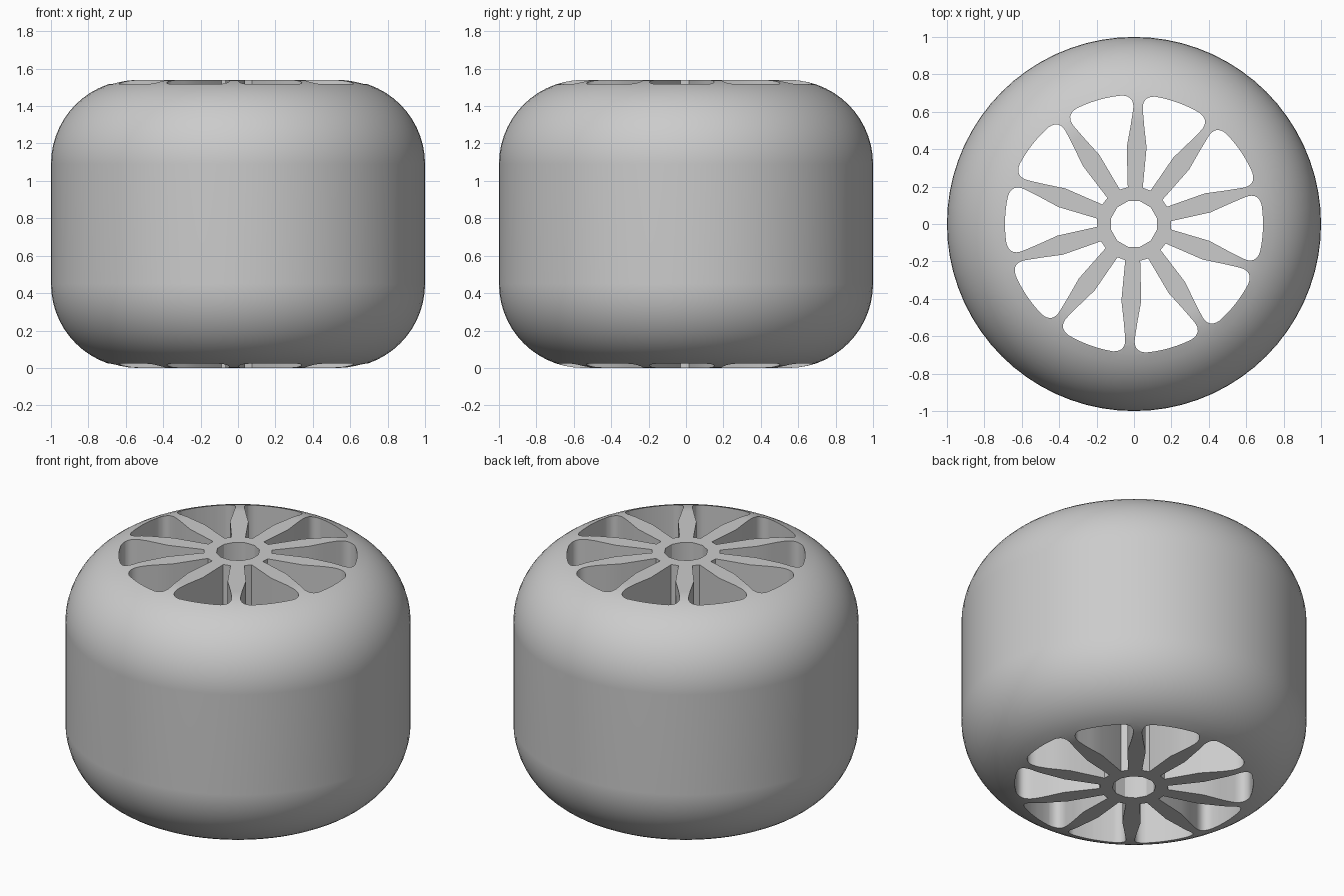
import bpy, bmesh
from math import sin, cos, pi, radians, sqrt, atan2
from mathutils import Vector

cube = bpy.data.objects.get("Cube")
if cube:
    bpy.data.objects.remove(cube, do_unlink=True)

HEIGHT, RADIUS, ROUND = 1.54, 1.0, 0.45
SPOKES, SPOKE_ANGLE, RIM = 10, radians(88), 0.69


def make_object(name, bm):
    bmesh.ops.recalc_face_normals(bm, faces=bm.faces[:])
    mesh = bpy.data.meshes.new(name)
    bm.to_mesh(mesh)
    bm.free()
    obj = bpy.data.objects.new(name, mesh)
    bpy.context.collection.objects.link(obj)
    return obj


def prism(bm, outline, low, high):
    """Closed vertical prism over an outline."""
    bottom = [bm.verts.new((x, y, low)) for x, y in outline]
    top = [bm.verts.new((x, y, high)) for x, y in outline]
    bm.faces.new(bottom[::-1])
    bm.faces.new(top)
    n = len(outline)
    for i in range(n):
        j = (i + 1) % n
        bm.faces.new((bottom[i], bottom[j], top[j], top[i]))


def spoke_side():
    """Half a window's edge: along a spoke, then round the outer corner."""
    pts = [Vector((0.195, 0.04)), Vector((0.41, 0.053)), Vector((0.52, 0.037))]
    start, corner = Vector((0.61, 0.026)), Vector((0.685, 0.018))
    end = Vector((sqrt(RIM ** 2 - 0.09 ** 2), 0.09))
    for i in range(9):
        t = i / 8
        pts.append(start * (1 - t) ** 2 + corner * 2 * t * (1 - t) + end * t * t)
    return [(p.length, atan2(p.y, p.x)) for p in pts]


# Rounded wheel body, turned around the vertical axis
profile = []
for i in range(15):
    a = -pi / 2 + i / 14 * pi / 2
    profile.append((RADIUS - ROUND + ROUND * cos(a), ROUND + ROUND * sin(a)))
profile += [(r, HEIGHT - z) for r, z in reversed(profile)]

SEGMENTS = 72
bm = bmesh.new()
rings = [[bm.verts.new((r * cos(2 * pi * k / SEGMENTS), r * sin(2 * pi * k / SEGMENTS), z))
          for k in range(SEGMENTS)] for r, z in profile]
for lower, upper in zip(rings, rings[1:]):
    for k in range(SEGMENTS):
        m = (k + 1) % SEGMENTS
        bm.faces.new((lower[k], lower[m], upper[m], upper[k]))
bm.faces.new(rings[0][::-1])
bm.faces.new(rings[-1])
wheel = make_object("wheel", bm)

# Cutter: windows between the spokes and the axle bore
step = 2 * pi / SPOKES
side = spoke_side()
first = side[-1][1]
arc = [(RIM, first + (step - 2 * first) * i / 6) for i in range(1, 6)]
window = side + arc + [(r, step - a) for r, a in reversed(side)]
bm = bmesh.new()
for k in range(SPOKES):
    turn = SPOKE_ANGLE + k * step
    prism(bm, [(r * cos(a + turn), r * sin(a + turn)) for r, a in window], -0.2, HEIGHT + 0.2)
bore = [(0.126 * cos(2 * pi * (k + 0.5) / 12), 0.126 * sin(2 * pi * (k + 0.5) / 12))
        for k in range(12)]
prism(bm, bore, -0.2, HEIGHT + 0.2)
cutter = make_object("window_cutter", bm)
cutter.hide_render = True

# Cut the windows and bore straight through
bpy.ops.object.select_all(action="DESELECT")
wheel.select_set(True)
bpy.context.view_layer.objects.active = wheel
cut = wheel.modifiers.new("windows", "BOOLEAN")
cut.operation = "DIFFERENCE"
cut.solver = "EXACT"
cut.object = cutter
bpy.ops.object.modifier_apply(modifier=cut.name)
bpy.data.objects.remove(cutter, do_unlink=True)

# Single grey material
grey = bpy.data.materials.new("light_grey")
grey.use_nodes = True
colour = (0.6, 0.6, 0.6, 1)
grey.diffuse_color = colour
grey.node_tree.nodes["Principled BSDF"].inputs["Base Color"].default_value = colour
wheel.data.materials.clear()
wheel.data.materials.append(grey)

# Smooth shading with crisp window edges
bpy.ops.object.shade_smooth_by_angle(angle=radians(30))
weighted = wheel.modifiers.new("even_shading", "WEIGHTED_NORMAL")
weighted.keep_sharp = True
